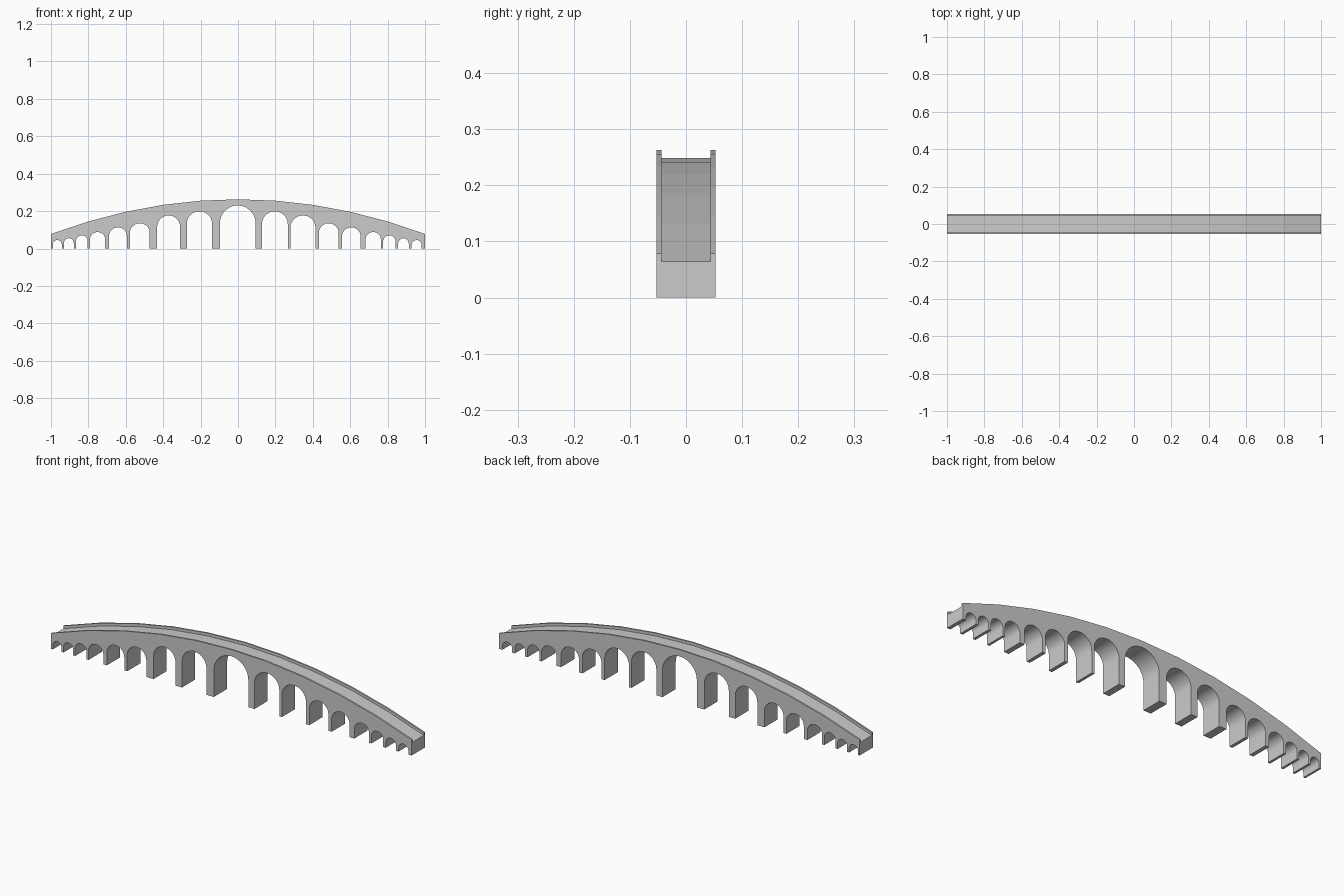
import bpy, bmesh, math

if "Cube" in bpy.data.objects:
    bpy.data.objects.remove(bpy.data.objects["Cube"])

HALF_W = 0.0525      # half width of the bridge
ROAD_W = 0.044       # half width of the roadway
PARAPET = 0.014      # parapet height above the roadway
STEPS = 20           # segments per arch

# Arch openings from left to right: left edge, right edge, crown height
ARCHES = [
    (-0.990, -0.942, 0.045), (-0.931, -0.878, 0.055), (-0.866, -0.804, 0.070),
    (-0.792, -0.710, 0.088), (-0.690, -0.594, 0.113), (-0.578, -0.472, 0.135),
    (-0.432, -0.310, 0.177), (-0.274, -0.138, 0.199), (-0.097, 0.094, 0.230),
    (0.128, 0.266, 0.199), (0.280, 0.414, 0.177), (0.432, 0.538, 0.135),
    (0.556, 0.656, 0.113), (0.682, 0.764, 0.088), (0.776, 0.842, 0.070),
    (0.856, 0.913, 0.055), (0.927, 0.982, 0.045),
]


def crest(x):
    return 0.263 - 0.185 * x * x


def extrude_profile(name, profile, y0, y1):
    """Extrude an (x, z) outline along y."""
    bm = bmesh.new()
    face = bm.faces.new([bm.verts.new((x, y0, z)) for x, z in profile])
    new = bmesh.ops.extrude_face_region(bm, geom=[face])["geom"]
    moved = [v for v in new if isinstance(v, bmesh.types.BMVert)]
    bmesh.ops.translate(bm, verts=moved, vec=(0, y1 - y0, 0))
    bmesh.ops.recalc_face_normals(bm, faces=bm.faces)
    mesh = bpy.data.meshes.new(name)
    bm.to_mesh(mesh)
    bm.free()
    obj = bpy.data.objects.new(name, mesh)
    bpy.context.collection.objects.link(obj)
    return obj


xs = [-1 + 0.2 * i for i in range(11)]

# Bridge body: underside with round arches, faceted roadway on top
profile = [(-1, 0)]
for left, right, top in ARCHES:
    mid, r = (left + right) / 2, (right - left) / 2
    spring = top - r
    profile.append((left, 0))
    for i in range(STEPS + 1):
        a = math.pi * (1 - i / STEPS)
        profile.append((mid + r * math.cos(a), spring + r * math.sin(a)))
    profile.append((right, 0))
profile.append((1, 0))
profile += [(x, crest(x) - PARAPET) for x in reversed(xs)]
body = extrude_profile("bridge_body", profile, -HALF_W, HALF_W)

# Smooth arch vaults, flat roadway facets
bpy.context.view_layer.objects.active = body
body.select_set(True)
bpy.ops.object.shade_smooth_by_angle(angle=math.radians(30))
for p in body.data.polygons:
    if p.normal.z > 0.3 or abs(p.normal.y) > 0.9:
        p.use_smooth = False

# Parapets along both edges of the roadway
rail = [(x, crest(x) - PARAPET) for x in xs] + [(x, crest(x)) for x in reversed(xs)]
extrude_profile("front_parapet", rail, -HALF_W, -ROAD_W)
extrude_profile("back_parapet", rail, ROAD_W, HALF_W)
